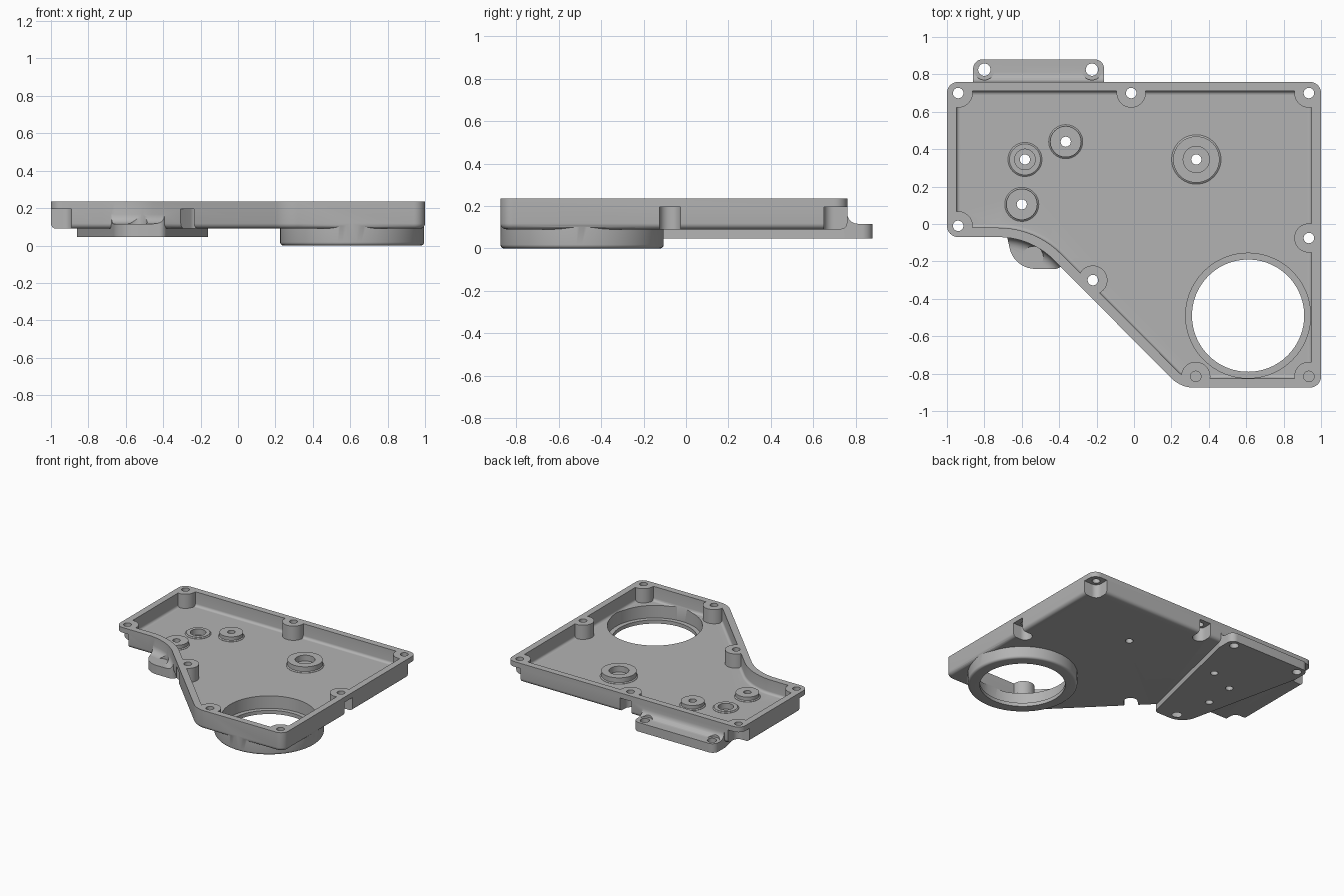
import bpy, bmesh, math
from mathutils import Vector, Matrix

cube = bpy.data.objects.get("Cube")
if cube:
    bpy.data.objects.remove(cube, do_unlink=True)

grey = bpy.data.materials.new("cast_grey")
grey.use_nodes = True
colour = (0.45, 0.45, 0.45, 1)
grey.diffuse_color = colour
grey.node_tree.nodes["Principled BSDF"].inputs["Base Color"].default_value = colour


def rounded(corners, inset=0.0, steps=10):
    """Counter-clockwise polygon with rounded corners (x, y, radius), inset evenly."""
    pts = []
    n = len(corners)
    for i, (x, y, r) in enumerate(corners):
        p = Vector((x, y))
        d0 = (p - Vector(corners[i - 1][:2])).normalized()
        d1 = (Vector(corners[(i + 1) % n][:2]) - p).normalized()
        n0, n1 = Vector((-d0.y, d0.x)), Vector((-d1.y, d1.x))
        turn = math.atan2(d0.x * d1.y - d0.y * d1.x, d0.dot(d1))
        side = 1 if turn > 0 else -1
        p += (n0 + n1) * inset / (1 + n0.dot(n1))
        r = max(r - side * inset, 0.008)
        start = p - d0 * r * math.tan(abs(turn) / 2)
        centre = start + n0 * r * side
        for k in range(steps + 1):
            pts.append(centre + Matrix.Rotation(turn * k / steps, 2) @ (start - centre))
    return pts


def circle(x, y, r, n=48):
    return [Vector((x + r * math.cos(math.tau * i / n), y + r * math.sin(math.tau * i / n)))
            for i in range(n)]


def loft(name, layers):
    """Closed solid through a stack of (height, outline) layers."""
    bm = bmesh.new()
    rings = [[bm.verts.new((p.x, p.y, z)) for p in pts] for z, pts in layers]
    for a, b in zip(rings, rings[1:]):
        for i in range(len(a)):
            j = (i + 1) % len(a)
            bm.faces.new((a[i], a[j], b[j], b[i]))
    bm.faces.new(rings[0][::-1])
    bm.faces.new(rings[-1])
    bmesh.ops.recalc_face_normals(bm, faces=bm.faces)
    mesh = bpy.data.meshes.new(name)
    bm.to_mesh(mesh)
    bm.free()
    mesh.materials.append(grey)
    obj = bpy.data.objects.new(name, mesh)
    bpy.context.collection.objects.link(obj)
    return obj


def prism(name, pts, low, high):
    return loft(name, [(low, pts), (high, pts)])


def cylinder(name, x, y, r, low, high):
    return prism(name, circle(x, y, r), low, high)


def combine(target, tool, operation):
    """Apply a boolean to the target and discard the tool."""
    mod = target.modifiers.new("cut", "BOOLEAN")
    mod.operation, mod.solver, mod.object = operation, "EXACT", tool
    bpy.context.view_layer.update()
    graph = bpy.context.evaluated_depsgraph_get()
    mesh = bpy.data.meshes.new_from_object(target.evaluated_get(graph))
    target.modifiers.clear()
    target.data = mesh
    bpy.data.objects.remove(tool, do_unlink=True)


def add(tool):
    combine(housing, tool, "UNION")


def cut(tool):
    combine(housing, tool, "DIFFERENCE")


TOP, FLOOR, BASE, FLANGE = 0.235, 0.125, 0.09, 0.116
outline = [(-1, 0.76, 0.06), (-1, -0.07, 0.06), (-0.55, -0.07, 0.42),
           (0.25, -0.875, 0.17), (1, -0.875, 0.06), (1, 0.76, 0.06)]
plate_outline = [(-0.86, 0.88, 0.05), (-0.86, 0.74, 0.05), (-0.64, -0.24, 0.14),
                 (-0.39, -0.24, 0.04), (-0.16, 0.74, 0.05), (-0.16, 0.88, 0.05)]
plate_holes = [(-0.8, 0.825), (-0.225, 0.825), (-0.54, -0.175)]
# Screw positions with the outward direction of the pocket below each
open_screws = [(-0.94, 0.7, -1, 1), (0.935, 0.7, 1, 1), (-0.94, -0.01, -1, -1),
               (-0.015, 0.7, 0, 1), (0.935, -0.075, 1, 0), (-0.22, -0.3, -0.7, -0.7)]
blind_screws = [(0.33, -0.815), (0.935, -0.815)]
RING = (0.61, -0.49)

# Tray body with a rounded lower edge
R = 0.028
curve = [math.pi / 2 * k / 5 for k in range(6)]
housing = loft("gear_housing_cover",
               [(BASE + R * (1 - math.cos(a)), rounded(outline, R * (1 - math.sin(a))))
                for a in curve] + [(TOP, rounded(outline))])

# Round collar below the large opening
add(loft("collar", [(0.018 * (1 - math.cos(a)), circle(*RING, 0.385 - 0.018 * (1 - math.sin(a)), 96))
                    for a in curve] + [(0.12, circle(*RING, 0.385, 96))]))

# Mounting plate below, reaching out as a back flange and a front tongue
add(prism("mounting_plate", rounded(plate_outline), 0.046, FLANGE))

# Concave fillet where the plate meets the walls
F = 0.05
fillet = loft("plate_fillet", [(0.105, rounded(outline, -F))] +
              [(FLANGE + F * (1 - math.cos(a)), rounded(outline, -F * (1 - math.sin(a))))
               for a in curve])
combine(fillet, prism("fillet_limit", rounded(plate_outline), 0.05, 0.3), "INTERSECT")
for x, y in plate_holes:
    combine(fillet, cylinder("screw_seat", x, y, 0.055, FLANGE, 0.3), "DIFFERENCE")
add(fillet)

# Inner cavity with filleted floor, leaving screw bosses along the wall
cavity = loft("cavity", [(FLOOR + 0.02 * (1 - math.cos(a)), rounded(outline, 0.05 + 0.02 * (1 - math.sin(a))))
                         for a in curve] + [(0.3, rounded(outline, 0.05))])
for x, y in [s[:2] for s in open_screws] + blind_screws:
    combine(cavity, cylinder("screw_boss", x, y, 0.078, 0, 0.4), "DIFFERENCE")
cut(cavity)

# Pockets below the screw bosses, open to the outside
for x, y, dx, dy in open_screws:
    w = 0.05
    if abs(dx) == abs(dy) == 1:
        a, b = sorted((x - w * dx, x + 0.2 * dx))
        c, d = sorted((y - w * dy, y + 0.2 * dy))
        pts = rounded([(a, c, 0.045), (b, c, 0.045), (b, d, 0.045), (a, d, 0.045)])
    else:
        out = Vector((dx, dy)).normalized()
        side = Vector((-out.y, out.x))
        here = Vector((x, y))
        quad = [here - out * w - side * -w, here - out * w - side * w,
                here + out * 0.2 - side * w, here + out * 0.2 + side * w]
        pts = rounded([(p.x, p.y, 0.048) for p in quad])
    cut(prism("screw_pocket", pts, -0.1, 0.195))
    cut(cylinder("screw_hole", x, y, 0.028, 0.1, 0.3))
for x, y in blind_screws:
    cut(cylinder("blind_hole", x, y, 0.028, 0.14, 0.3))
for x, y in plate_holes:
    cut(cylinder("plate_hole", x, y, 0.033, -0.1, 0.2))

# Large bore with a thin retaining lip at the bottom
cut(prism("bore", circle(*RING, 0.334, 96), 0.028, 0.3))
cut(prism("lip_opening", circle(*RING, 0.3, 96), -0.1, 0.1))

# Shaft bosses on the floor: x, y, radius, top, counterbore radius, counterbore floor
for x, y, r, top, bore, seat in [(-0.365, 0.44, 0.083, 0.16, 0, 0),
                                 (-0.6, 0.105, 0.083, 0.16, 0, 0),
                                 (-0.583, 0.345, 0.083, 0.135, 0.055, 0.09),
                                 (0.333, 0.345, 0.124, 0.17, 0.07, 0.125)]:
    add(loft("shaft_boss", [(0.11, circle(x, y, r + 0.008)), (FLOOR + 0.002, circle(x, y, r + 0.008)),
                            (FLOOR + 0.008, circle(x, y, r)), (top, circle(x, y, r))]))
    if bore:
        cut(cylinder("counterbore", x, y, bore, seat, 0.3))
    cut(cylinder("shaft_hole", x, y, 0.027, -0.1, 0.3))

# Smooth curved walls, keep machined edges sharp
bpy.ops.object.select_all(action="DESELECT")
housing.select_set(True)
bpy.context.view_layer.objects.active = housing
bpy.ops.object.shade_smooth_by_angle(angle=math.radians(32))
